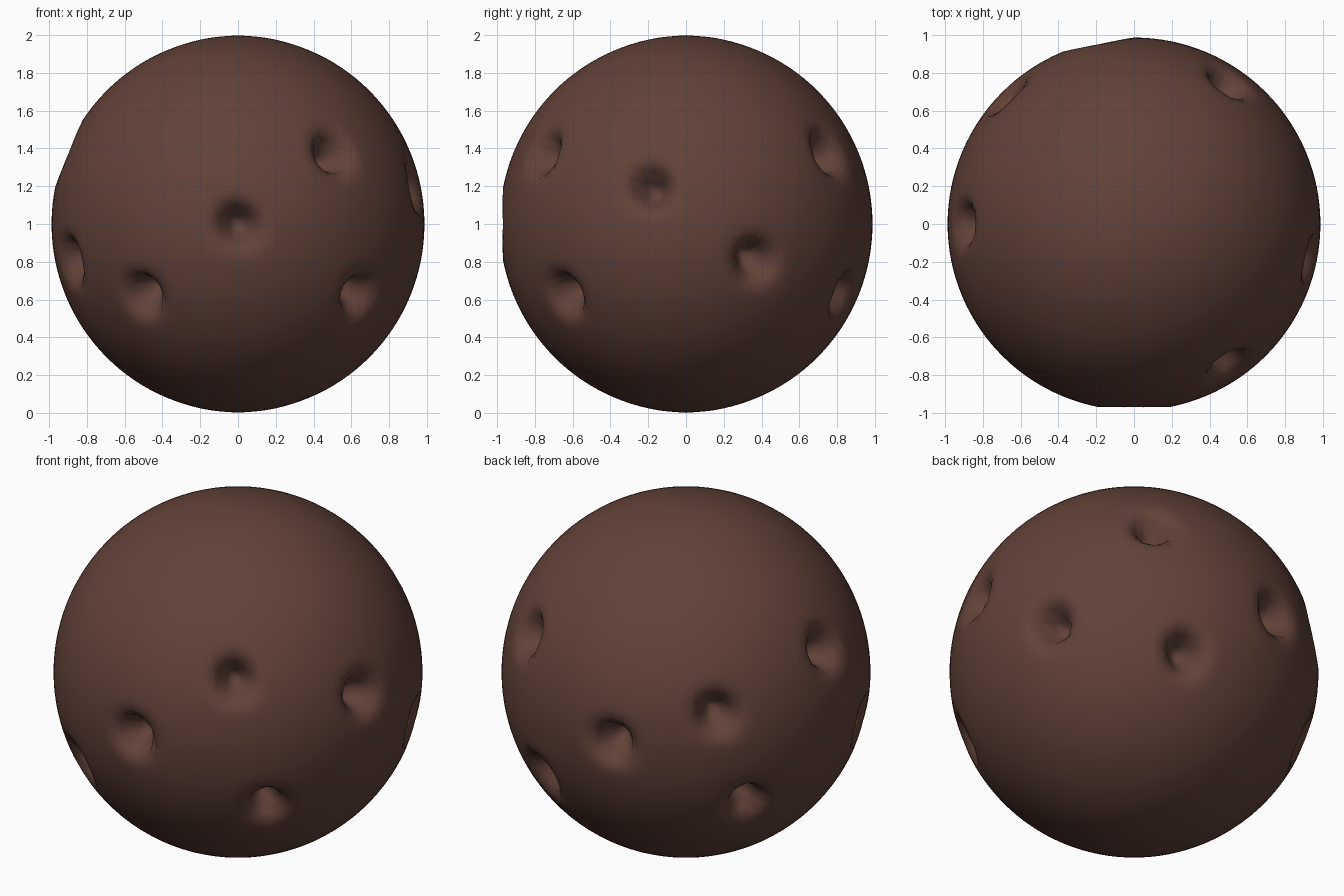
import bpy, bmesh, math
from mathutils import Vector

if "Cube" in bpy.data.objects:
    bpy.data.objects.remove(bpy.data.objects["Cube"])

# dark brown surface
brown = bpy.data.materials.new("dark_brown")
brown.diffuse_color = (0.122, 0.055, 0.041, 1.0)
brown.use_nodes = True
brown.node_tree.nodes["Principled BSDF"].inputs["Base Color"].default_value = brown.diffuse_color

# base ball: 32 x 16 sphere
mesh = bpy.data.meshes.new("ball_base")
bm = bmesh.new()
bmesh.ops.create_uvsphere(bm, u_segments=32, v_segments=16, radius=1.0033)
bm.to_mesh(mesh)
bm.free()
ball = bpy.data.objects.new("pitted_ball", mesh)
bpy.context.collection.objects.link(ball)

# first smoothing pass, baked into the mesh
sub = ball.modifiers.new("smooth", 'SUBSURF')
sub.levels = sub.render_levels = 1
bpy.context.view_layer.update()
deps = bpy.context.evaluated_depsgraph_get()
ball.data = bpy.data.meshes.new_from_object(ball.evaluated_get(deps))
ball.data.name = "pitted_ball"

# pits: (longitude, latitude) in steps of 11.25 degrees
STEP = math.radians(11.25)
PITS = [(-8, 0), (-5, 2), (-11, -2), (-4, -2), (-14, -1), (-1, 1), (2, -1),
        (6, -2), (5, 2), (16, 2), (12, 1), (9, 0), (13, -2)]
DEPTH = 0.5
verts = ball.data.vertices
rest = [v.co.copy() for v in verts]
for lon, lat in PITS:
    a, b = lon * STEP, lat * STEP
    d = Vector((math.cos(a) * math.cos(b), math.sin(a) * math.cos(b), math.sin(b)))
    i = max(range(len(rest)), key=lambda k: rest[k].normalized().dot(d))
    verts[i].co = rest[i] - d * DEPTH

# stand on the ground, colour and shade smooth
for v in verts:
    v.co.z += 1.0
ball.data.materials.clear()
ball.data.materials.append(brown)
for p in ball.data.polygons:
    p.use_smooth = True
    p.material_index = 0
